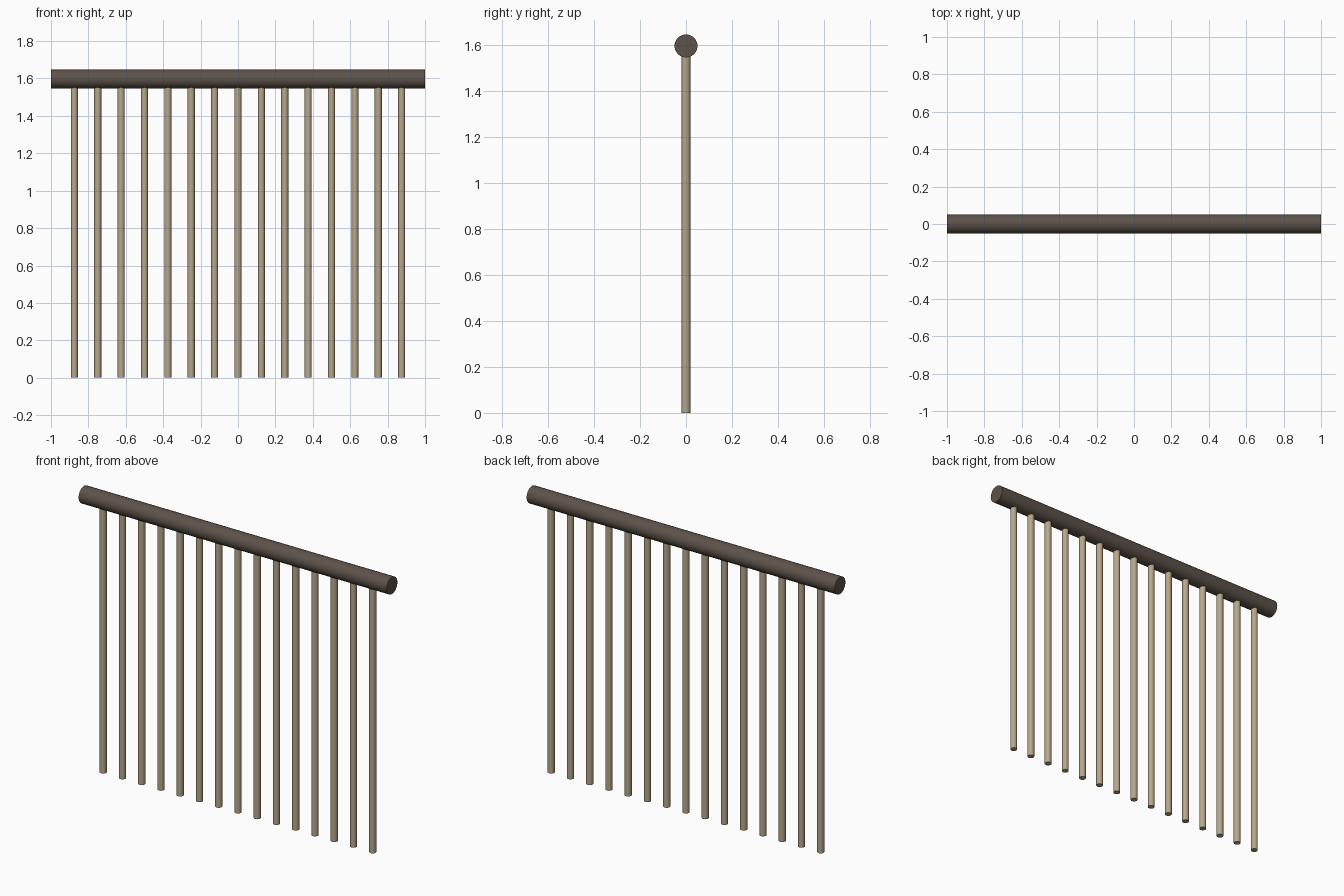
import bpy, math

if "Cube" in bpy.data.objects:
    bpy.data.objects.remove(bpy.data.objects["Cube"])


def material(name, color):
    m = bpy.data.materials.new(name)
    m.diffuse_color = (*color, 1.0)
    m.use_nodes = True
    m.node_tree.nodes["Principled BSDF"].inputs["Base Color"].default_value = m.diffuse_color
    return m


def rod(name, radius, length, location, rotation, sides, mat):
    bpy.ops.mesh.primitive_cylinder_add(vertices=sides, radius=radius, depth=length,
                                        location=location, rotation=rotation)
    ob = bpy.context.object
    ob.name = name
    ob.data.materials.append(mat)
    bpy.ops.object.shade_smooth_by_angle(angle=math.radians(40))
    return ob


dark_wood = material("dark_wood", (0.11, 0.085, 0.068))
pale_wood = material("pale_wood", (0.47, 0.39, 0.26))

RAIL_Z, RAIL_R = 1.597, 0.05
COUNT, SPACING = 15, 0.125
POST_TOP = 1.555

# Horizontal handrail along x
rod("handrail", RAIL_R, 2.0, (0, 0, RAIL_Z), (0, math.pi / 2, 0), 32, dark_wood)

# Evenly spaced balusters, tops set slightly into the rail
for i in range(COUNT):
    x = (i - (COUNT - 1) / 2) * SPACING
    rod(f"baluster_{i + 1:02d}", 0.019, POST_TOP, (x, 0, POST_TOP / 2), (0, 0, 0), 24, pale_wood)
